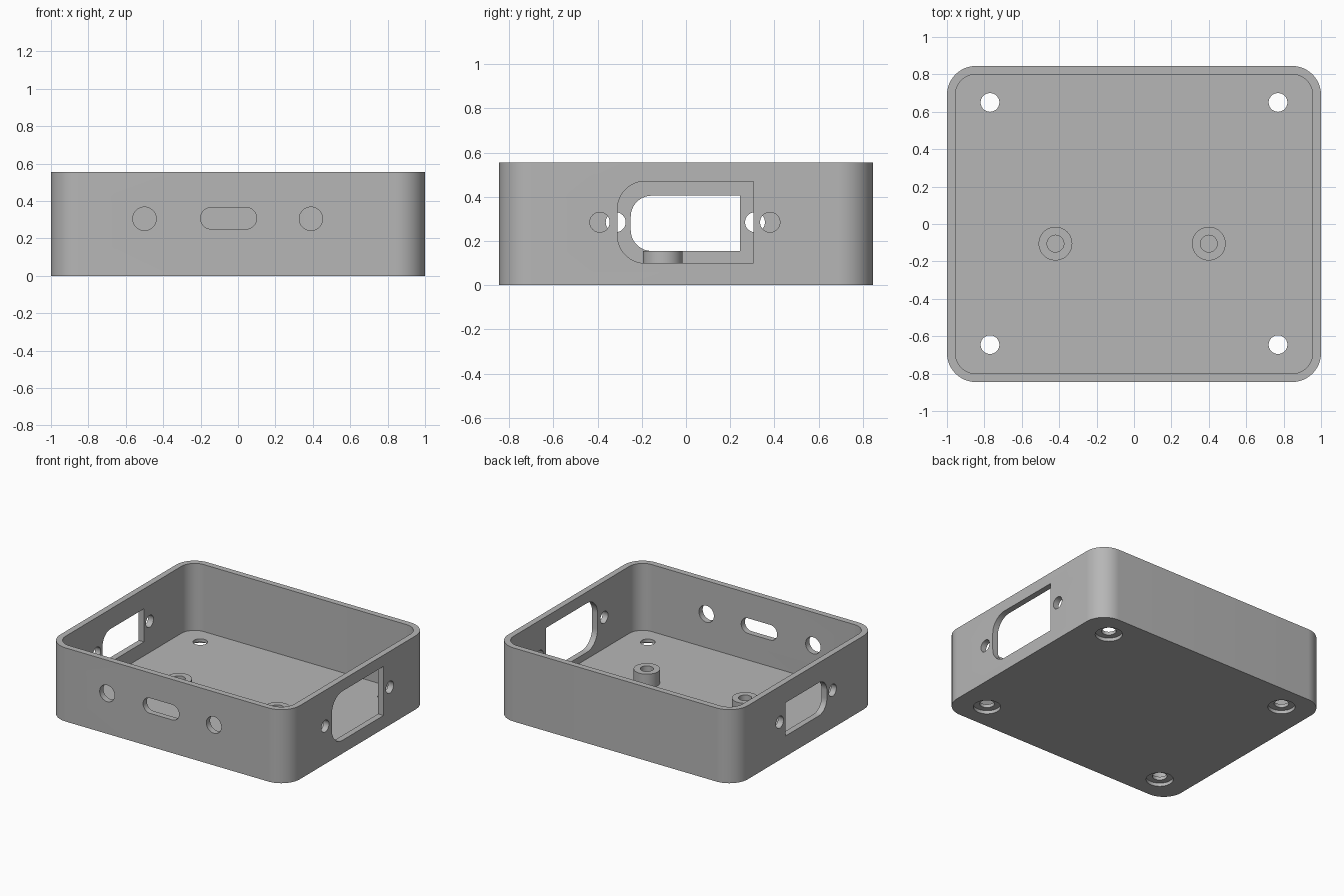
import bpy, bmesh, math

cube = bpy.data.objects.get("Cube")
if cube:
    bpy.data.objects.remove(cube, do_unlink=True)

grey = bpy.data.materials.new("plain grey")
grey.use_nodes = True
grey.diffuse_color = (0.47, 0.47, 0.47, 1)
grey.node_tree.nodes["Principled BSDF"].inputs["Base Color"].default_value = grey.diffuse_color

WIDTH, DEPTH, HEIGHT = 2.0, 1.69, 0.555
WALL, FLOOR, CORNER = 0.045, 0.05, 0.155


def outline(u0, u1, v0, v1, left, right):
    """Rectangle with one corner radius for the low-u side and one for the high-u side."""
    pts = []
    corners = [(u1, v1, right), (u0, v1, left), (u0, v0, left), (u1, v0, right)]
    for i, (u, v, r) in enumerate(corners):
        if r == 0:
            pts.append((u, v))
            continue
        cu = u - r if u == u1 else u + r
        cv = v - r if v == v1 else v + r
        for k in range(17):
            a = (i + k / 16) * math.pi / 2
            p = (cu + r * math.cos(a), cv + r * math.sin(a))
            if not pts or math.dist(p, pts[-1]) > 1e-5:
                pts.append(p)
    if math.dist(pts[0], pts[-1]) < 1e-5:
        pts.pop()
    return pts


def circle(u, v, r, n=48):
    return [(u + r * math.cos(2 * math.pi * k / n), v + r * math.sin(2 * math.pi * k / n))
            for k in range(n)]


def prism(name, pts, w0, w1, axis="z"):
    """Extrude an outline along the given axis."""
    place = {"x": lambda u, v, w: (w, u, v),
             "y": lambda u, v, w: (u, w, v),
             "z": lambda u, v, w: (u, v, w)}[axis]
    bm = bmesh.new()
    low = [bm.verts.new(place(u, v, w0)) for u, v in pts]
    high = [bm.verts.new(place(u, v, w1)) for u, v in pts]
    bm.faces.new(low)
    bm.faces.new(high)
    for i in range(len(pts)):
        j = (i + 1) % len(pts)
        bm.faces.new((low[i], low[j], high[j], high[i]))
    bmesh.ops.recalc_face_normals(bm, faces=bm.faces)
    mesh = bpy.data.meshes.new(name)
    bm.to_mesh(mesh)
    bm.free()
    mesh.materials.append(grey)
    ob = bpy.data.objects.new(name, mesh)
    bpy.context.collection.objects.link(ob)
    return ob


def activate(ob):
    bpy.ops.object.select_all(action="DESELECT")
    ob.select_set(True)
    bpy.context.view_layer.objects.active = ob


def cut(ob, pts, w0, w1, axis="z"):
    """Subtract a prism from the object."""
    cutter = prism("cutter", pts, w0, w1, axis)
    cutter.hide_render = True
    mod = ob.modifiers.new("cut", "BOOLEAN")
    mod.operation = "DIFFERENCE"
    mod.solver = "EXACT"
    mod.object = cutter
    activate(ob)
    bpy.ops.object.modifier_apply(modifier=mod.name)
    bpy.data.objects.remove(cutter, do_unlink=True)


def smooth(ob):
    activate(ob)
    bpy.ops.object.shade_smooth_by_angle(angle=math.radians(30))


# Open tray with rounded corners
x, y = WIDTH / 2, DEPTH / 2
case = prism("case_tray", outline(-x, x, -y, y, CORNER, CORNER), 0, HEIGHT)
xi, yi, ri = x - WALL, y - WALL, CORNER - WALL
cut(case, outline(-xi, xi, -yi, yi, ri, ri), FLOOR, HEIGHT + 0.2)

# Counterbored screw holes through the floor
for sx in (-0.77, 0.77):
    for sy in (-0.645, 0.65):
        cut(case, circle(sx, sy, 0.093), -0.1, 0.025)
        cut(case, circle(sx, sy, 0.05), -0.1, 0.2)

# Front wall: two round holes and a slot between them
front = (-y - 0.1, -y + 0.1)
for hx in (-0.5, 0.39):
    cut(case, circle(hx, 0.305, 0.0625), *front, "y")
cut(case, outline(-0.2, 0.1, 0.25, 0.365, 0.0575, 0.0575), *front, "y")

# Large opening at +x and smaller one at -x, each flanked by screw holes
sides = [
    ((x - 0.1, x + 0.1), outline(-0.31, 0.305, 0.10, 0.47, 0.125, 0), (-0.39, 0.38)),
    ((-x - 0.1, -x + 0.1), outline(-0.25, 0.245, 0.155, 0.405, 0.095, 0), (-0.318, 0.312)),
]
for span, window, holes in sides:
    cut(case, window, *span, "x")
    for hy in holes:
        cut(case, circle(hy, 0.285, 0.045), *span, "x")
smooth(case)

# Standoffs with blind holes
for name, px in (("right_standoff", -0.42), ("left_standoff", 0.4)):
    post = prism(name, circle(px, -0.105, 0.09), FLOOR - 0.01, 0.155)
    cut(post, circle(px, -0.105, 0.045), FLOOR, 0.3)
    smooth(post)
